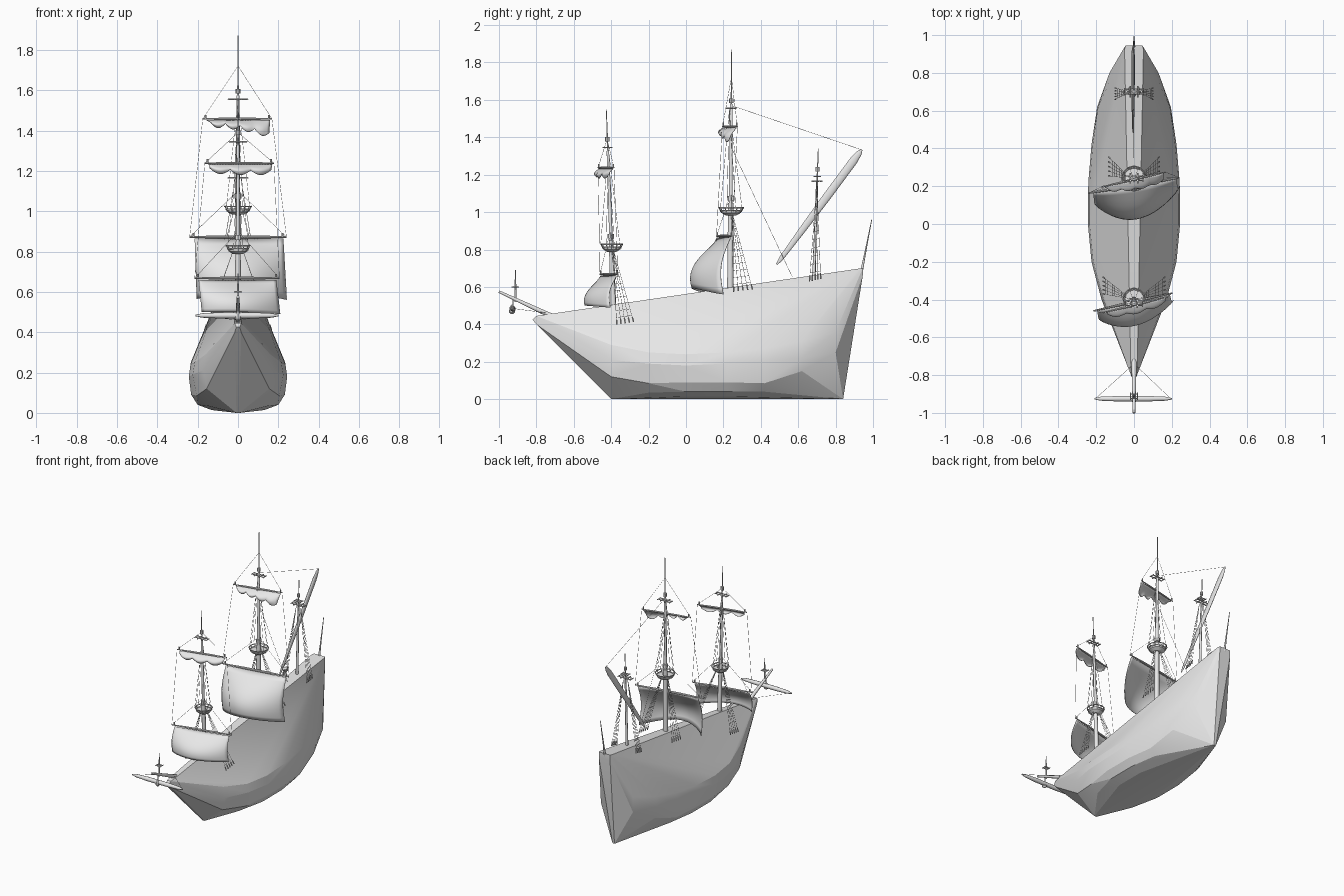
import bpy, bmesh, math
from mathutils import Vector

if "Cube" in bpy.data.objects:
    bpy.data.objects.remove(bpy.data.objects["Cube"])

canvas = bpy.data.materials.new("pale_grey")
canvas.diffuse_color = (0.8, 0.8, 0.8, 1)
canvas.use_nodes = True
canvas.node_tree.nodes["Principled BSDF"].inputs["Base Color"].default_value = canvas.diffuse_color


def finish(name, bm, smooth=None):
    bmesh.ops.recalc_face_normals(bm, faces=bm.faces[:])
    me = bpy.data.meshes.new(name)
    bm.to_mesh(me)
    bm.free()
    me.materials.append(canvas)
    ob = bpy.data.objects.new(name, me)
    bpy.context.collection.objects.link(ob)
    if smooth:
        bpy.ops.object.select_all(action='DESELECT')
        ob.select_set(True)
        bpy.context.view_layer.objects.active = ob
        bpy.ops.object.shade_smooth_by_angle(angle=math.radians(smooth))
    return ob


def tube(bm, a, b, prof, seg=8, flat=1.0):
    """Straight lathe from a to b; prof is (fraction, radius), flat squeezes x."""
    a, b = Vector(a), Vector(b)
    d = (b - a).normalized()
    side = Vector((1, 0, 0)) if abs(d.x) < 0.8 else Vector((0, 0, 1))
    v = d.cross(side).normalized()
    u = v.cross(d)
    rings = []
    for t, r in prof:
        c = a.lerp(b, t)
        rings.append([bm.verts.new(c + u * (r * flat * math.cos(k * math.tau / seg))
                                   + v * (r * math.sin(k * math.tau / seg))) for k in range(seg)])
    for r0, r1 in zip(rings, rings[1:]):
        for k in range(seg):
            bm.faces.new((r0[k], r0[(k + 1) % seg], r1[(k + 1) % seg], r1[k]))
    bm.faces.new(rings[0])
    bm.faces.new(rings[-1])


def rod(bm, a, b, r=0.004, seg=6):
    tube(bm, a, b, [(0, r), (1, r)], seg)


def rope(bm, a, b):
    rod(bm, a, b, 0.0011, 3)


# Hull: convex skin over half sections, (y, [(x, z), ...])
sections = [
    (-0.82, [(0.008, 0.425)]),
    (-0.80, [(0.016, 0.445), (0.016, 0.40)]),
    (-0.40, [(0.008, 0.0), (0.155, 0.12), (0.172, 0.21), (0.16, 0.29)]),
    (-0.20, [(0.15, 0.035), (0.205, 0.085), (0.225, 0.19), (0.215, 0.25)]),
    (0.00, [(0.13, 0.014), (0.20, 0.04), (0.232, 0.09), (0.244, 0.18), (0.235, 0.24)]),
    (0.22, [(0.13, 0.014), (0.20, 0.04), (0.232, 0.09), (0.242, 0.19), (0.234, 0.25)]),
    (0.42, [(0.17, 0.04), (0.21, 0.085), (0.225, 0.20), (0.218, 0.27)]),
    (0.62, [(0.18, 0.15), (0.195, 0.22), (0.19, 0.31)]),
    (0.80, [(0.13, 0.25), (0.13, 0.36)]),
    (0.84, [(0.008, 0.0)]),
    (0.925, [(0.05, 0.698)]),
    (0.945, [(0.045, 0.70), (0.045, 0.66)]),
]
bm = bmesh.new()
for y, pts in sections:
    for x, z in pts:
        for s in (-1, 1):
            bm.verts.new((s * x, y, z))
res = bmesh.ops.convex_hull(bm, input=bm.verts[:])
bmesh.ops.delete(bm, geom=[v for v in bm.verts if not v.link_faces], context='VERTS')
finish("hull", bm, 12)


# Masts: base point, tip point, (fraction, radius)
masts = {
    "fore_mast": ((0, -0.385, 0.42), (0, -0.426, 1.55),
                  [(0, .016), (.38, .013), (.381, .010), (.80, .007), (.81, .004), (1, .002)]),
    "main_mast": ((0, 0.236, 0.50), (0, 0.244, 1.87),
                  [(0, .018), (.40, .015), (.401, .011), (.78, .008), (.79, .004), (1, .002)]),
    "mizzen_mast": ((0, 0.682, 0.60), (0, 0.707, 1.34),
                    [(0, .010), (.76, .006), (.77, .004), (1, .002)]),
    "stern_flagstaff": ((0, 0.938, 0.68), (0, 0.993, 0.96), [(0, .008), (.3, .005), (1, .002)]),
    "bowsprit": ((0, -0.72, 0.445), (0, -1.0, 0.575), [(0, .014), (1, .007)]),
    "bowsprit_topmast": ((0, -0.912, 0.52), (0, -0.912, 0.69), [(0, .006), (.5, .005), (1, .002)]),
}
for name, (a, b, prof) in masts.items():
    bm = bmesh.new()
    tube(bm, a, b, prof, 10)
    finish(name, bm, 40)


# Lookout platforms: floor, flared rim, rail on posts
def top(name, y, z, r):
    bm = bmesh.new()
    tube(bm, (0, y, z - .022), (0, y, z), [(0, r * .45), (.6, r * .8), (1, r * .85)], 16)
    n = 12
    ring = [(r * math.cos(k * math.tau / n), r * math.sin(k * math.tau / n)) for k in range(n)]
    for k, (px, py) in enumerate(ring):
        qx, qy = ring[(k + 1) % n]
        rod(bm, (px * .82, y + py * .82, z - .005), (px, y + py, z + .022), .003, 5)
        for h, f in ((.018, 1), (.004, .88)):
            rod(bm, (px * f, y + py * f, z + h), (qx * f, y + qy * f, z + h), .0035, 5)
    finish(name, bm)


top("fore_lookout", -0.397, 0.81, 0.058)
top("main_lookout", 0.241, 1.005, 0.066)

# Crosstrees and mast caps: small crossed bars and blocks
bm = bmesh.new()
for y, z, w in ((-.419, 1.345, .045), (.242, 1.555, .048), (.701, 1.165, .05), (.702, 1.19, .025),
                (-.912, .60, .018)):
    for s in (-1, 1):
        rod(bm, (-w, y + s * .012, z), (w, y + s * .012, z), .004)
        rod(bm, (s * w * .4, y - w * .6, z), (s * w * .4, y + w * .6, z), .004)
        rod(bm, (s * w, y - .02, z), (s * w, y + .02, z), .003)
for y, z, r in ((-.404, .87, .016), (.24, 1.075, .018), (-.42, 1.39, .012), (.243, 1.595, .012),
                (.703, 1.23, .01)):
    rod(bm, (0, y, z - .012), (0, y, z + .012), r, 8)
finish("crosstrees", bm)


# Yards, with a small block on each tip
def yard(name, a, b, r):
    bm = bmesh.new()
    tube(bm, a, b, [(0, r * .5), (.3, r), (.7, r), (1, r * .5)], 8)
    for p, q in ((a, b), (b, a)):
        c = Vector(p).lerp(Vector(q), .04)
        rod(bm, c, c + Vector((0, 0, .02)), .005)
    finish(name, bm, 40)


fore = ((-.215, -.46, .668), (.205, -.365, .668))
main = ((-.24, .163, .872), (.24, .245, .872))
fore_top = ((-.165, -.47, 1.238), (.178, -.385, 1.238))
main_top = ((-.175, .195, 1.458), (.168, .275, 1.458))
yard("fore_yard", *fore, .007)
yard("main_yard", *main, .008)
yard("fore_top_yard", *fore_top, .006)
yard("main_top_yard", *main_top, .006)


# Sails: bellied sheets; waves scallops the lower edge of gathered sails
def sail(name, tl, tr, bl, br, belly, lift, waves=0):
    tl, tr, bl, br = map(Vector, (tl, tr, bl, br))
    nu, nv = 24, 10
    bm = bmesh.new()
    grid = []
    for j in range(nv + 1):
        t = j / nv
        row = []
        for i in range(nu + 1):
            u = i / nu
            arch = math.sin(math.pi * u)
            p = tl.lerp(tr, u).lerp(bl.lerp(br, u), t)
            p.y -= belly * arch ** .8 * math.sin(t * math.pi * .55) + belly * .25 * math.sin(math.pi * t)
            p.z += lift * arch * t
            if waves:
                p.z += .012 * t * (1 - 2 * abs(math.sin(waves * math.pi * u)))
                p.y -= .016 * math.sin(math.pi * t) * abs(math.sin(waves * math.pi * u))
            row.append(bm.verts.new(p))
        grid.append(row)
    for r0, r1 in zip(grid, grid[1:]):
        for i in range(nu):
            bm.faces.new((r0[i], r0[i + 1], r1[i + 1], r1[i]))
    ob = finish(name, bm, 50)
    mod = ob.modifiers.new("thickness", 'SOLIDIFY')
    mod.thickness = .003


sail("main_sail", (-.215, .165, .865), (.225, .238, .865), (-.205, .115, .565), (.243, .20, .56), .125, .03)
sail("fore_sail", (-.195, -.457, .66), (.19, -.372, .66), (-.18, -.505, .50), (.21, -.405, .49), .08, .005)
sail("main_topsail", (-.155, .198, 1.453), (.16, .27, 1.453), (-.135, .19, 1.425), (.155, .23, 1.375), .022, .012, 4)
sail("fore_topsail", (-.145, -.467, 1.233), (.17, -.39, 1.233), (-.14, -.475, 1.20), (.165, -.41, 1.192), .022, -.005, 3)

# Furled sails: slim flattened rolls
bm = bmesh.new()
tube(bm, (-.005, .485, .72), (-.005, .94, 1.335),
     [(0, .004), (.05, .012), (.3, .018), (.6, .022), (.9, .022), (.97, .015), (1, .004)], 12, .42)
finish("lateen_roll", bm, 40)
bm = bmesh.new()
tube(bm, (-.21, -.925, .483), (.2, -.925, .483),
     [(0, .004), (.08, .011), (.3, .015), (.7, .015), (.92, .011), (1, .004)], 10)
rod(bm, (0, -.925, .483), (0, -.925, .535), .004)
finish("spritsail_roll", bm, 40)

# Bow lantern weight
bm = bmesh.new()
tube(bm, (0, -.93, .505), (0, -.93, .455), [(0, .004), (.3, .014), (.8, .016), (1, .006)], 8)
finish("hanging_block", bm)

# Standing rigging: shrouds with ratlines on both sides
bm = bmesh.new()
for y, z, hx, hy, hz, spread in ((-.397, .83, .165, -.37, .40, .09), (.241, 1.02, .135, .255, .575, .10),
                                 (.70, 1.16, .10, .66, .63, .06)):
    for s in (-1, 1):
        ends = []
        for k in range(5):
            foot = Vector((s * hx, hy + spread * k / 4, hz + .013 * k / 4))
            head = Vector((s * .015, y, z))
            rope(bm, head, foot)
            rod(bm, foot, foot.lerp(head, .06), .004, 5)
            ends.append((foot, head))
        for k in range(1, 10):
            rope(bm, ends[0][0].lerp(ends[0][1], k / 12), ends[-1][0].lerp(ends[-1][1], k / 12))
for y, z0, z1, r in ((-.405, .83, 1.34, .055), (.242, 1.025, 1.55, .062)):
    for k in range(8):
        a = math.tau * (k + .5) / 8
        rope(bm, (r * math.cos(a), y + r * math.sin(a), z0), (0, y - .01, z1))
finish("shrouds", bm)

# Running rigging: lifts, sheets and stays
bm = bmesh.new()
for ends, apex in ((fore, (0, -.404, .9)), (main, (0, .241, 1.1)),
                   (fore_top, (0, -.422, 1.39)), (main_top, (0, .243, 1.72))):
    for e in ends:
        rope(bm, e, apex)
for upper, lower in ((fore_top, fore), (main_top, main)):
    for a, b in zip(upper, lower):
        rope(bm, a, b)
for a, b in (((0, .25, 1.33), (0, .57, .65)), ((0, .243, 1.57), (-.005, .94, 1.333)),
             ((-.205, -.925, .485), (0, -.74, .46)), ((.195, -.925, .485), (0, -.74, .46))):
    rope(bm, a, b)
finish("running_rigging", bm)
